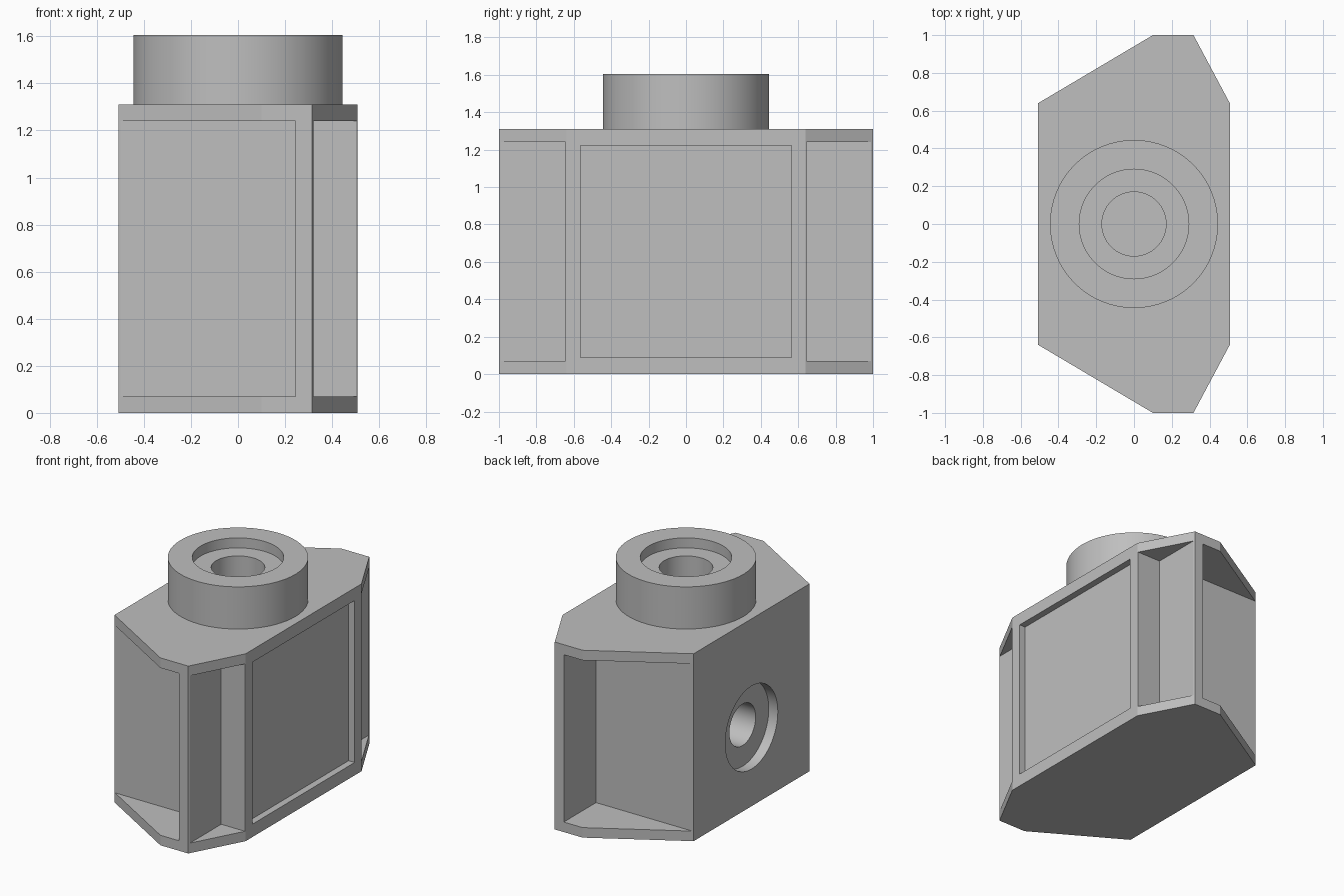
import bpy, bmesh, math

if "Cube" in bpy.data.objects:
    bpy.data.objects.remove(bpy.data.objects["Cube"])

grey = bpy.data.materials.new("plain grey")
grey.diffuse_color = (0.52, 0.52, 0.52, 1)
grey.use_nodes = True
grey.node_tree.nodes["Principled BSDF"].inputs["Base Color"].default_value = grey.diffuse_color


def prism(name, pts, z0, z1):
    """Extrude a flat outline from z0 to z1."""
    bm = bmesh.new()
    face = bm.faces.new([bm.verts.new((x, y, z0)) for x, y in pts])
    top = bmesh.ops.extrude_face_region(bm, geom=[face])["geom"]
    bmesh.ops.translate(bm, vec=(0, 0, z1 - z0),
                        verts=[v for v in top if isinstance(v, bmesh.types.BMVert)])
    bmesh.ops.recalc_face_normals(bm, faces=bm.faces)
    mesh = bpy.data.meshes.new(name)
    bm.to_mesh(mesh)
    bm.free()
    ob = bpy.data.objects.new(name, mesh)
    bpy.context.collection.objects.link(ob)
    mesh.materials.append(grey)
    return ob


def box(name, x0, x1, y0, y1, z0, z1):
    return prism(name, [(x0, y0), (x1, y0), (x1, y1), (x0, y1)], z0, z1)


def disc(name, r, z0, z1, n=64):
    ring = [(r * math.cos(2 * math.pi * i / n), r * math.sin(2 * math.pi * i / n))
            for i in range(n)]
    return prism(name, ring, z0, z1)


def cut(target, cutter):
    """Subtract the cutter and remove it."""
    mod = target.modifiers.new("cut", 'BOOLEAN')
    mod.operation = 'DIFFERENCE'
    mod.solver = 'EXACT'
    mod.object = cutter
    bpy.context.view_layer.update()
    bpy.context.view_layer.objects.active = target
    bpy.ops.object.modifier_apply(modifier=mod.name)
    bpy.data.objects.remove(cutter, do_unlink=True)


# Eight-sided housing block
H = 1.31
half = [(-0.507, -0.64), (0.10, -1.0), (0.315, -1.0), (0.507, -0.64)]
housing = prism("housing", half + [(x, -y) for x, y in reversed(half)], 0, H)

# Corner pockets, front and back, leaving an upright rib between them
for s in (-1, 1):
    y0, y1 = sorted((s * 0.644, s * 1.2))
    cut(housing, box("wide_pocket", -0.7, 0.245, y0, y1, 0.07, 1.24))
    cut(housing, box("narrow_pocket", 0.321, 0.7, y0, y1, 0.07, 1.24))

# Shallow framed panel on the right side
cut(housing, box("side_panel", 0.46, 0.7, -0.565, 0.565, 0.09, 1.222))

# Stepped round socket in the left side
for r, depth in ((0.29, 0.07), (0.145, 0.35)):
    socket = disc("side_socket", r, -0.1, depth)
    socket.rotation_euler = (0, math.pi / 2, 0)
    socket.location = (-0.507, 0, 0.55)
    cut(housing, socket)

# Round collar on top with a stepped bore
collar = disc("collar", 0.445, H, 1.605)
cut(collar, disc("collar_recess", 0.29, 1.535, 1.8))
cut(collar, disc("collar_bore", 0.17, 1.2, 1.8))
cut(housing, disc("housing_bore", 0.17, 1.2, 1.8))

# Smooth round walls, crisp edges
for ob in (housing, collar):
    bpy.ops.object.select_all(action='DESELECT')
    ob.select_set(True)
    bpy.context.view_layer.objects.active = ob
    bpy.ops.object.shade_smooth_by_angle(angle=math.radians(20))
